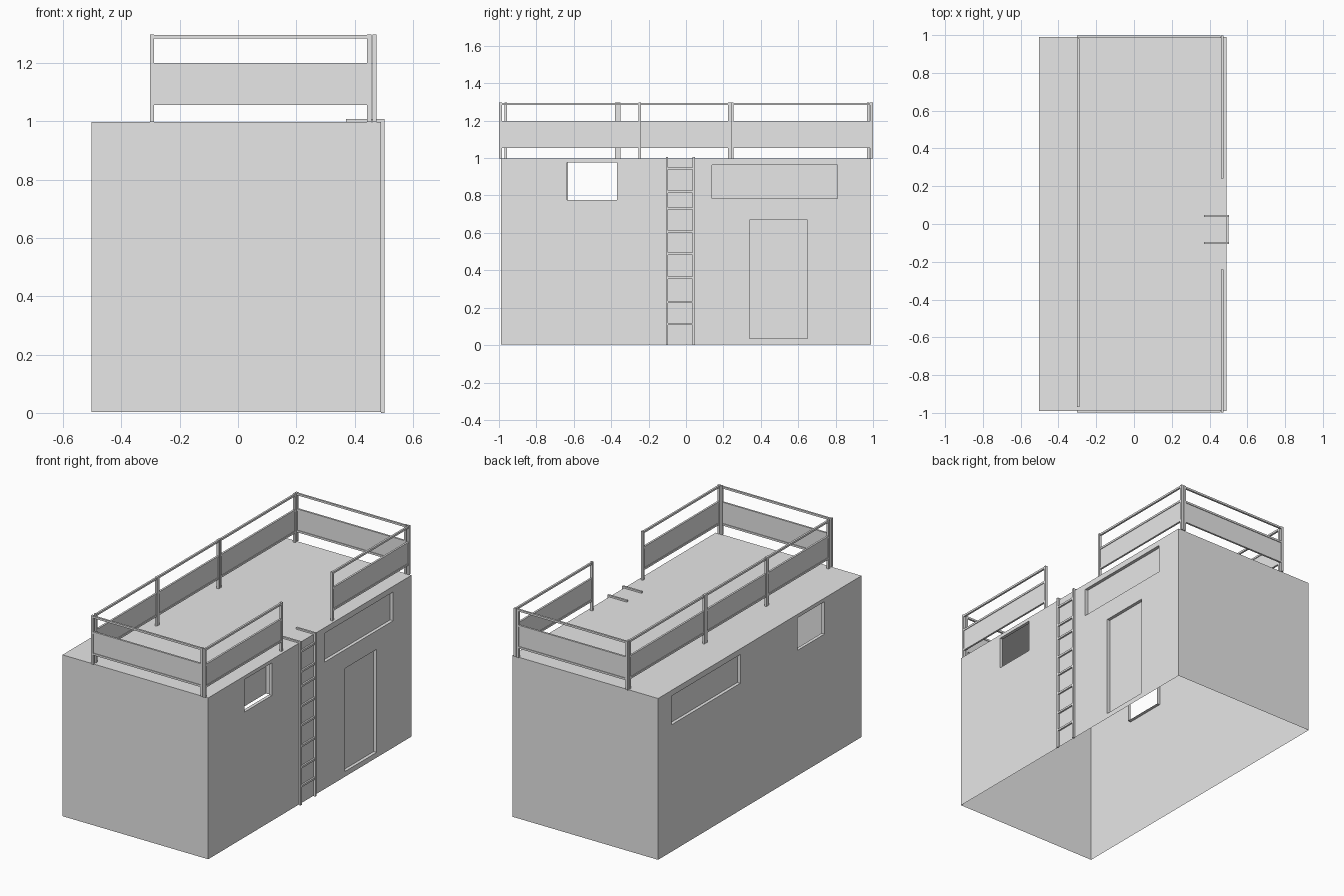
import bpy
import bmesh
from mathutils import Vector

cube = bpy.data.objects.get("Cube")
if cube:
    bpy.data.objects.remove(cube, do_unlink=True)

# Single grey paint
grey = bpy.data.materials.new("plain_grey")
grey.use_nodes = True
COLOUR = (0.8, 0.8, 0.8, 1)
grey.diffuse_color = COLOUR
grey.node_tree.nodes["Principled BSDF"].inputs["Base Color"].default_value = COLOUR


def add_box(bm, low, high):
    """Add an axis-aligned box between two corners."""
    low, high = Vector(low), Vector(high)
    made = bmesh.ops.create_cube(bm, size=1)["verts"]
    for v in made:
        v.co = (low + high) / 2 + v.co * (high - low)


def finish(bm, name):
    mesh = bpy.data.meshes.new(name)
    bm.to_mesh(mesh)
    bm.free()
    mesh.materials.append(grey)
    obj = bpy.data.objects.new(name, mesh)
    bpy.context.collection.objects.link(obj)
    return obj


# Cabin shell: thin walls and roof, open underneath
LEFT, RIGHT, END, BASE, ROOF = 0.49, -0.503, 0.99, 0.003, 0.997
RECESS = 0.02


def wall_face(bm, side, y, z):
    """Find the wall face that holds a point."""
    for f in bm.faces:
        if f.normal.x * side < 0.9:
            continue
        ys = [v.co.y for v in f.verts]
        zs = [v.co.z for v in f.verts]
        if min(ys) < y < max(ys) and min(zs) < z < max(zs):
            return f


def cut_opening(bm, side, y0, y1, z0, z1, is_open):
    """Cut a rectangle in a side wall and push it inwards."""
    y, z = (y0 + y1) / 2, (z0 + z1) / 2
    cuts = [((0, y0, 0), (0, 1, 0)), ((0, y1, 0), (0, 1, 0)),
            ((0, 0, z0), (0, 0, 1)), ((0, 0, z1), (0, 0, 1))]
    for point, normal in cuts:
        bm.normal_update()
        f = wall_face(bm, side, y, z)
        bmesh.ops.bisect_plane(bm, geom=[f] + f.edges[:] + f.verts[:],
                               plane_co=point, plane_no=normal)
    bm.normal_update()
    f = wall_face(bm, side, y, z)
    new = bmesh.ops.extrude_face_region(bm, geom=[f])["geom"]
    if f.is_valid:
        bmesh.ops.delete(bm, geom=[f], context="FACES_ONLY")
    verts = [g for g in new if isinstance(g, bmesh.types.BMVert)]
    bmesh.ops.translate(bm, verts=verts, vec=(-side * RECESS, 0, 0))
    if is_open:
        panes = [g for g in new if isinstance(g, bmesh.types.BMFace)]
        bmesh.ops.delete(bm, geom=panes, context="FACES_ONLY")


bm = bmesh.new()
add_box(bm, (RIGHT, -END, BASE), (LEFT, END, ROOF))
bm.normal_update()
floor = [f for f in bm.faces if f.normal.z < -0.9]
bmesh.ops.delete(bm, geom=floor, context="FACES_ONLY")

# Small open windows, long closed windows, and the door
cut_opening(bm, 1, -0.635, -0.37, 0.775, 0.975, True)
cut_opening(bm, 1, 0.14, 0.81, 0.785, 0.962, False)
cut_opening(bm, 1, 0.34, 0.65, 0.035, 0.67, False)
cut_opening(bm, -1, -0.63, -0.365, 0.775, 0.975, True)
cut_opening(bm, -1, 0.19, 0.86, 0.785, 0.962, False)
finish(bm, "cabin_shell")


# Railings: two posts, three bars and one infill panel per section
BAR = 0.014
TOP = 1.297


def railing(name, start, end):
    bm = bmesh.new()
    a, b = Vector(start), Vector(end)
    half = Vector((BAR / 2, BAR / 2))

    def span(p, q, z0, z1, pad):
        add_box(bm, (*(p - pad), z0), (*(q + pad), z1))

    for p in (a, b):
        span(p, p, ROOF, TOP, half)
    for z in (1.055, 1.187, TOP - BAR):
        span(a, b, z, z + BAR * 0.85, half * 0.85)
    span(a, b, 1.06, 1.19, Vector((0.002, 0.002)))
    finish(bm, name)


FAR = 0.992
railing("front_railing", (-0.295, -FAR), (0.45, -FAR))
railing("back_railing", (-0.295, FAR), (0.45, FAR))
railing("left_front_railing", (0.468, -FAR), (0.468, -0.247))
railing("left_back_railing", (0.468, 0.247), (0.468, FAR))
railing("right_front_railing", (-0.295, -0.963), (-0.295, -0.372))
railing("right_middle_railing", (-0.295, -0.358), (-0.295, 0.231))
railing("right_back_railing", (-0.295, 0.246), (-0.295, 0.975))

# Ladder: two rails hooked over the roof, with rungs between
bm = bmesh.new()
for y in (-0.101, 0.042):
    add_box(bm, (LEFT, y - 0.006, 0), (0.502, y + 0.006, 1.007))
    add_box(bm, (0.37, y - 0.006, ROOF), (LEFT, y + 0.006, 1.007))
for z in (0.113, 0.23, 0.36, 0.488, 0.606, 0.73, 0.82, 0.944):
    add_box(bm, (LEFT + 0.001, -0.1, z - 0.006), (0.501, 0.04, z + 0.006))
finish(bm, "ladder")
